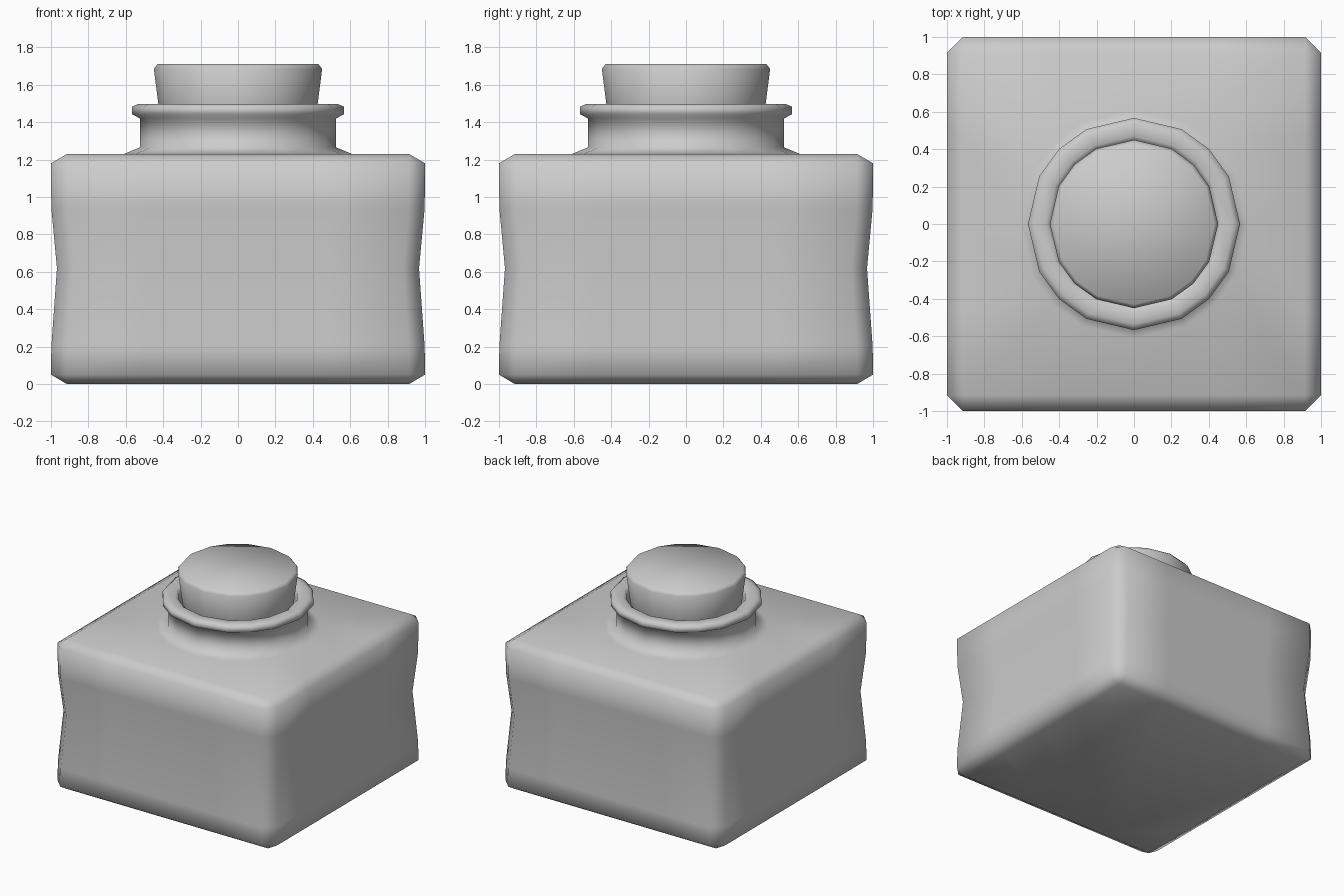
import bpy, bmesh
from math import sqrt

if "Cube" in bpy.data.objects:
    bpy.data.objects.remove(bpy.data.objects["Cube"])

# Quarter of a square outline, 4 segments per side; the corner is doubled for the chamfer
QUARTER = [(1, 0), (1, .5), (1, 1), (1, 1), (.5, 1)]


def square_ring(w, z, chamfer=0.0):
    """Square outline of half width w with cut corners."""
    pts = []
    for q in range(4):
        for i, (x, y) in enumerate(QUARTER):
            x, y = x * w, y * w
            if i == 2:
                y -= chamfer
            elif i == 3:
                x -= chamfer
            for _ in range(q):
                x, y = -y, x
            pts.append((x, y, z))
    return pts


def round_ring(r, z):
    """Same outline pushed onto a circle, so it joins the square column by column."""
    return [(x * r / sqrt(x * x + y * y), y * r / sqrt(x * x + y * y), z)
            for x, y, _ in square_ring(1, 0)]


def loft(name, rings, cap_start=True, cap_end=True):
    bm = bmesh.new()
    rows = [[bm.verts.new(p) for p in ring] for ring in rings]
    n = len(rows[0])
    for a, b in zip(rows, rows[1:]):
        for i in range(n):
            j = (i + 1) % n
            bm.faces.new((a[i], a[j], b[j], b[i]))
    if cap_start:
        bm.faces.new(rows[0][::-1])
    if cap_end:
        bm.faces.new(rows[-1])
    bmesh.ops.remove_doubles(bm, verts=bm.verts[:], dist=1e-4)
    bmesh.ops.recalc_face_normals(bm, faces=bm.faces[:])
    for f in bm.faces:
        f.smooth = True
    me = bpy.data.meshes.new(name)
    bm.to_mesh(me)
    bm.free()
    ob = bpy.data.objects.new(name, me)
    bpy.context.collection.objects.link(ob)
    return ob


# Square bottle with pinched waist, flowing into round neck and rolled lip
body = [square_ring(.915, 0)]
body += [square_ring(w, z, .085) for w, z in
         [(1, .05), (.998, .2), (.968, .62), (.998, .94), (1, 1.18)]]
body += [square_ring(.915, 1.23)]
body += [round_ring(r, z) for r, z in
         [(.61, 1.23), (.525, 1.265), (.525, 1.42), (.567, 1.443),
          (.567, 1.482), (.535, 1.497), (.47, 1.497), (.445, 1.48),
          (.435, 1.42), (.435, 1.25)]]
loft("bottle", body, cap_end=False)

# Tapered stopper
loft("cork", [round_ring(r, z) for r, z in
              [(.39, 1.25), (.425, 1.49), (.45, 1.685), (.43, 1.71)]])
